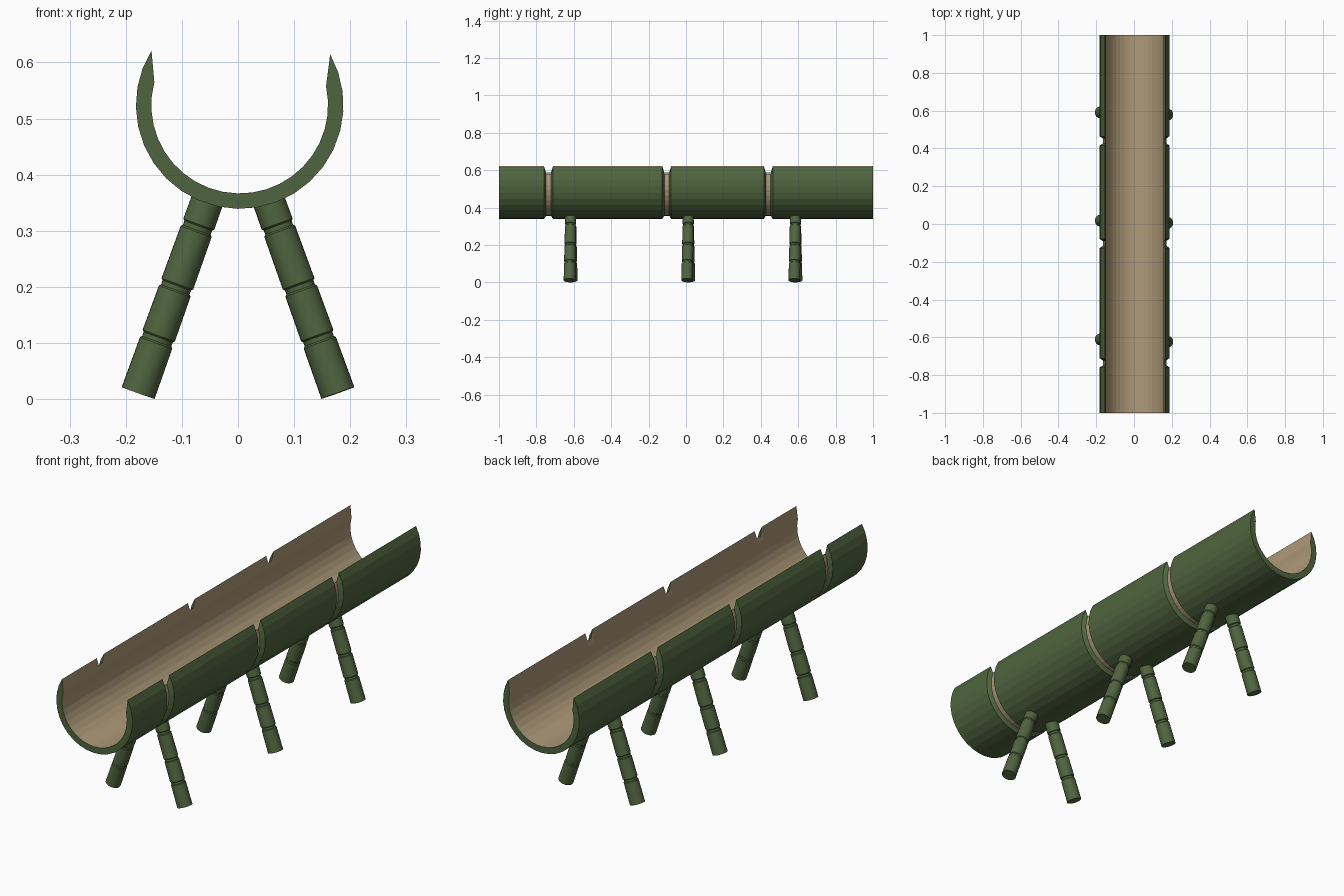
import bpy, bmesh, math
from mathutils import Vector

if "Cube" in bpy.data.objects:
    bpy.data.objects.remove(bpy.data.objects["Cube"])


def material(name, rgb):
    m = bpy.data.materials.new(name)
    m.diffuse_color = (*rgb, 1)
    m.use_nodes = True
    m.node_tree.nodes["Principled BSDF"].inputs["Base Color"].default_value = m.diffuse_color
    return m


GREEN = material("bamboo_green", (0.08, 0.13, 0.05))
TAN = material("bamboo_inside", (0.42, 0.32, 0.19))


def finish(name, bm, mats):
    bmesh.ops.recalc_face_normals(bm, faces=bm.faces)
    me = bpy.data.meshes.new(name)
    bm.to_mesh(me)
    bm.free()
    for m in mats:
        me.materials.append(m)
    ob = bpy.data.objects.new(name, me)
    bpy.context.collection.objects.link(ob)
    return ob


# Trough: open C section swept along y, with notched rings on the outside
CX, CZ, R_OUT, R_IN, N = 0.003, 0.524, 0.185, 0.1575, 22
TIPS = [Vector((-0.158, 0.098)), Vector((0.162, 0.091))]      # outer rim, relative to centre
LIPS = [Vector((-0.152, 0.041)), Vector((0.156, 0.034))]      # inner rim


def arc(left, right, r):
    a0 = math.atan2(left.y, left.x)
    a1 = math.atan2(right.y, right.x) + 2 * math.pi
    return [(CX + r * math.cos(a0 + (a1 - a0) * i / N),
             CZ + r * math.sin(a0 + (a1 - a0) * i / N)) for i in range(N + 1)]


def section(r):
    f = (r - R_IN) / (R_OUT - R_IN)
    ends = [lip.lerp(tip, f) for lip, tip in zip(LIPS, TIPS)]
    return arc(*ends, r) + arc(*LIPS, R_IN)[::-1]


stations = [(-1, R_OUT, False)]       # y, outer radius, tan band starts here
for y in (-0.735, -0.103, 0.44):
    stations += [(y - 0.024, R_OUT, False), (y - 0.013, 0.168, True),
                 (y + 0.013, 0.168, False), (y + 0.024, R_OUT, False)]
stations.append((1, R_OUT, False))

bm = bmesh.new()
rings = [[bm.verts.new((x, y, z)) for x, z in section(r)] for y, r, _ in stations]
count = 2 * (N + 1)
for (a, b), st in zip(zip(rings, rings[1:]), stations):
    for i in range(count):
        j = (i + 1) % count
        f = bm.faces.new((a[i], a[j], b[j], b[i]))
        f.material_index = 1 if i >= N or st[2] else 0
for ring in (rings[0], rings[-1]):
    for i in range(N):
        bm.faces.new((ring[i], ring[i + 1], ring[count - 2 - i], ring[count - 1 - i]))
finish("trough", bm, [GREEN, TAN])


# Legs: jointed canes, lathed along their axis and leaned into place
def leg(name, foot, top, sides=24):
    foot, top = Vector(foot), Vector(top)
    axis = top - foot
    length = axis.length
    profile = [(0, 0.0312)]
    for t in (0.102, 0.2, 0.313):
        r = 0.0312 - 0.006 * t
        profile += [(t - 0.007, r), (t - 0.004, r - 0.003),
                    (t + 0.004, r - 0.003), (t + 0.007, r)]
    profile.append((length, 0.029))
    turn = axis.to_track_quat('Z', 'Y')
    bm = bmesh.new()
    loops = []
    for t, r in profile:
        loops.append([bm.verts.new(foot + turn @ Vector((
            r * math.cos(2 * math.pi * i / sides),
            r * math.sin(2 * math.pi * i / sides), t))) for i in range(sides)])
    for a, b in zip(loops, loops[1:]):
        for i in range(sides):
            j = (i + 1) % sides
            bm.faces.new((a[i], a[j], b[j], b[i]))
    bm.faces.new(loops[0])
    bm.faces.new(loops[-1])
    ob = finish(name, bm, [GREEN])
    bpy.ops.object.select_all(action='DESELECT')
    ob.select_set(True)
    bpy.context.view_layer.objects.active = ob
    bpy.ops.object.shade_smooth_by_angle(angle=math.radians(30))


for place, y in (("front", -0.617), ("middle", 0.012), ("back", 0.585)):
    for side, s in (("left", -1), ("right", 1)):
        leg(f"{place}_{side}_leg", (s * 0.178, y - s * 0.006, 0.0108),
            (s * 0.055, y, 0.353))
